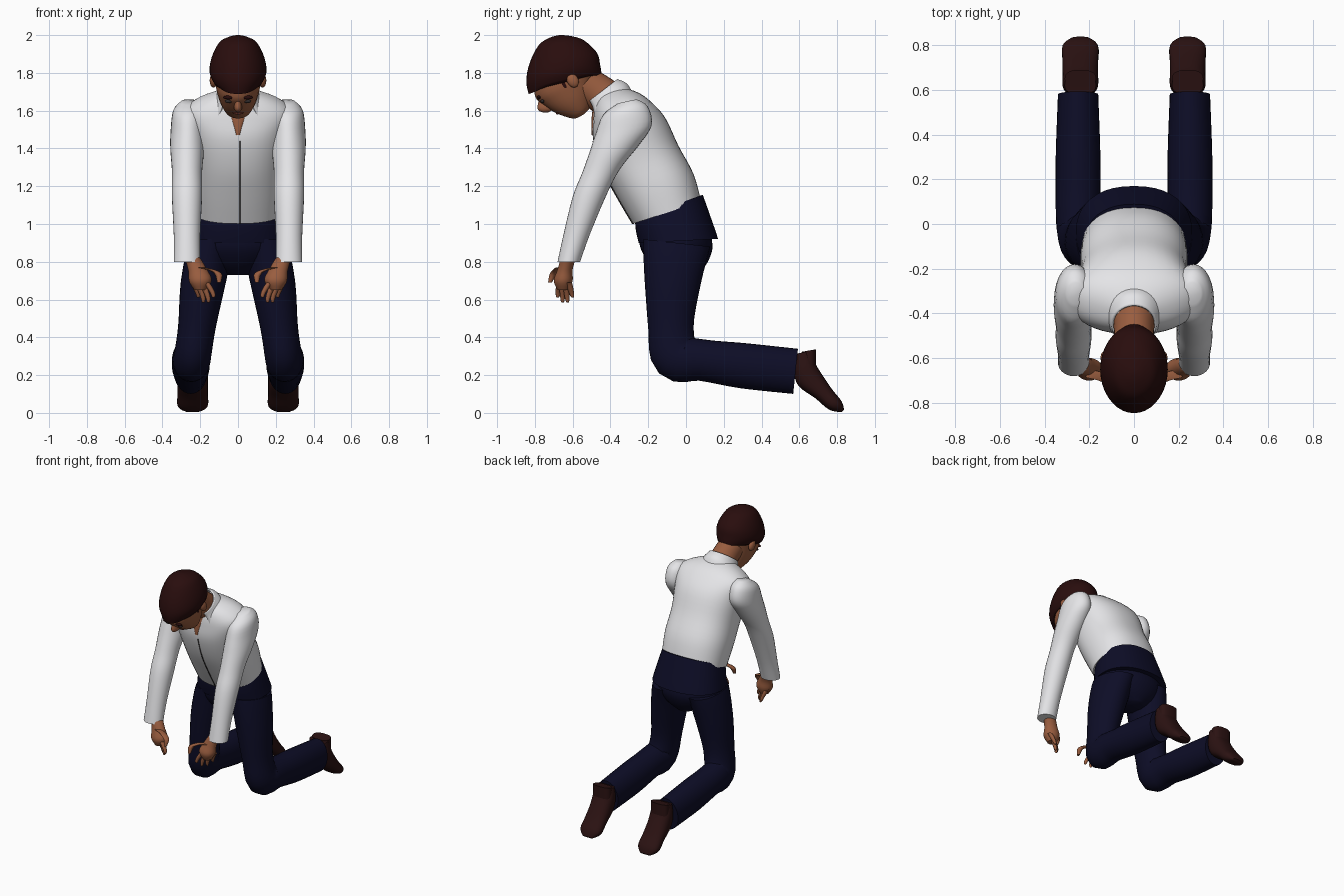
import bpy, bmesh, math

cube = bpy.data.objects.get("Cube")
if cube:
    bpy.data.objects.remove(cube)


def material(name, red, green, blue):
    mat = bpy.data.materials.new(name)
    mat.use_nodes = True
    colour = (red, green, blue, 1)
    mat.diffuse_color = colour
    mat.node_tree.nodes["Principled BSDF"].inputs["Base Color"].default_value = colour
    return mat


SHIRT = material("white_cotton", .8, .8, .82)
NAVY = material("navy_cloth", .004, .004, .02)
SKIN = material("warm_skin", .32, .11, .05)
HAIR = material("dark_brown_hair", .022, .004, .004)
SHOE = material("brown_leather", .024, .006, .006)
DARK = material("dark_seam", .03, .025, .025)
LIP = material("lip", .2, .045, .03)


def finish(bm, name, mat):
    bmesh.ops.recalc_face_normals(bm, faces=bm.faces)
    mesh = bpy.data.meshes.new(name)
    bm.to_mesh(mesh)
    bm.free()
    mesh.materials.append(mat)
    obj = bpy.data.objects.new(name, mesh)
    bpy.context.collection.objects.link(obj)
    bpy.ops.object.select_all(action="DESELECT")
    obj.select_set(True)
    bpy.context.view_layer.objects.active = obj
    bpy.ops.object.shade_smooth_by_angle(angle=math.radians(50))
    return obj


def mix(pair, t):
    return pair[0] + (pair[1] - pair[0]) * t


def spline(rows, place):
    # Catmull-Rom blend of the stations around one place along the part
    i = min(int(place), len(rows) - 2)
    t = place - i
    near = [rows[max(0, min(len(rows) - 1, i + k))] for k in (-1, 0, 1, 2)]
    return [b + t * (c - a + t * (2 * a - 5 * b + 4 * c - d + t * (3 * b - a - 3 * c + d))) / 2
            for a, b, c, d in zip(*near)]


def loft(name, mat, rows, x=(0, 0), lean=None, power=1, sides=28, gap=0):
    # Stations: y, z, half width, half depth. Rings lean in degrees or follow the path.
    bm = bmesh.new()
    rings = []
    total = (len(rows) - 1) * 4
    for step in range(total + 1):
        y, z, wide, deep = spline(rows, step / 4)
        if lean:
            turn = math.radians(mix(lean, step / total))
        else:
            before = spline(rows, max(0, step - 1) / 4)
            after = spline(rows, min(total, step + 1) / 4)
            turn = math.atan2(after[0] - before[0], before[1] - after[1])
        middle = mix(x, math.sin(min(1, 1.5 * step / total) * math.pi / 2))
        ring = []
        for k in range(sides):
            if gap:
                angle = mix((gap, math.tau - gap), k / (sides - 1))
            else:
                angle = math.tau * k / sides
            front, across = [math.copysign(abs(f(angle)) ** power, f(angle))
                             for f in (math.cos, math.sin)]
            ring.append(bm.verts.new((middle + wide * across,
                                      y - deep * front * math.cos(turn),
                                      z - deep * front * math.sin(turn))))
        rings.append(ring)
    for low, high in zip(rings, rings[1:]):
        for k in range(sides - 1 if gap else sides):
            n = (k + 1) % sides
            bm.faces.new((low[k], low[n], high[n], high[k]))
    if not gap:
        bm.faces.new(rings[0])
        bm.faces.new(rings[-1])
    return finish(bm, name, mat)


def blob(name, mat, location, scale):
    bm = bmesh.new()
    bmesh.ops.create_uvsphere(bm, u_segments=16, v_segments=10, radius=1)
    obj = finish(bm, name, mat)
    obj.location, obj.scale = location, scale
    obj.rotation_euler.x = .5


# Shirt body, front seam and open neckline
torso_lean = math.radians(18)
torso = [(-.1, 1.06, .23, .19), (-.16, 1.2, .24, .21), (-.24, 1.35, .24, .21),
         (-.3, 1.5, .26, .2), (-.34, 1.6, .28, .16), (-.37, 1.66, .21, .12),
         (-.4, 1.7, .1, .07)]
loft("shirt_body", SHIRT, torso, lean=(18, 18), power=.88, sides=40)
seam = [(y - deep * math.cos(torso_lean), z - deep * math.sin(torso_lean), .003, .005)
        for y, z, wide, deep in torso[:4]]
loft("shirt_seam", DARK, seam, x=(.01, .01), lean=(0, 0), sides=6)
loft("open_neckline", SKIN, [(-.49, 1.47, .01, .01), (-.48, 1.56, .04, .02),
                             (-.47, 1.63, .07, .02)], lean=(0, 0))

# Folded collar, open at the front
collar = loft("collar", SHIRT, [(-.4, 1.62, .15, .14), (-.42, 1.67, .12, .13),
                                (-.45, 1.7, .1, .11)], lean=(32, 38), gap=.8)
collar.modifiers.new("cloth_thickness", "SOLIDIFY").thickness = .01

# Waist and seat of the trousers
loft("trouser_waist", NAVY, [(-.09, 1.09, .22, .19), (-.07, 1.01, .24, .2),
                             (-.04, .91, .26, .21)], lean=(20, 3), power=.88, sides=40)
loft("trouser_seat", NAVY, [(-.06, .95, .24, .19), (-.05, .87, .25, .19),
                            (-.04, .79, .18, .15), (-.03, .73, .07, .09)], lean=(0, 0))

for side, label in ((1, "left_"), (-1, "right_")):

    def limb(name, mat, rows, start, end, **options):
        loft(label + name, mat, rows, x=(side * start, side * end), **options)

    # Sleeve
    limb("sleeve", SHIRT, [
        (-.31, 1.65, .04, .05), (-.32, 1.6, .08, .12), (-.33, 1.5, .09, .15),
        (-.38, 1.4, .09, .13), (-.45, 1.28, .08, .1), (-.51, 1.15, .08, .09),
        (-.58, .94, .07, .07), (-.62, .8, .07, .06)], .26, .27, lean=(12, 0))

    # Hand with a thumb and four fanned fingers
    limb("palm", SKIN, [(-.62, .83, .04, .04), (-.64, .76, .05, .04),
                        (-.65, .7, .06, .05), (-.65, .65, .03, .03)], .25, .2, lean=(0, 0))
    limb("thumb", SKIN, [(-.67, .77, .02, .02), (-.7, .74, .02, .02),
                         (-.72, .69, .01, .01)], .2, .1, lean=(0, 0), sides=12)
    for i in range(4):
        fan = i / 3
        base, tip = (-.67 + .05 * fan, .69), (-.68 + .08 * fan, .57 + .04 * abs(2 * fan - 1))
        rows = [(mix((base[0], tip[0]), t), mix((base[1], tip[1]), t), r, r)
                for t, r in ((0, .017), (.5, .015), (.9, .01), (1, .004))]
        limb(f"finger_{i + 1}", SKIN, rows, .17 + .07 * fan, .13 + .08 * fan,
             lean=(0, 0), sides=12)

    # Trouser leg, bent at the knee
    limb("trouser_leg", NAVY, [
        (-.05, .9, .12, .18), (-.07, .7, .12, .15), (-.08, .45, .1, .12),
        (-.05, .3, .1, .13), (.08, .28, .1, .11), (.3, .25, .1, .12),
        (.58, .22, .09, .12)], .14, .25)

    # Shoe, toe resting on the ground
    limb("shoe", SHOE, [
        (.62, .32, .07, .04), (.63, .24, .08, .06), (.66, .17, .08, .07),
        (.73, .1, .08, .05), (.79, .04, .08, .04), (.83, .01, .04, .01)],
        .24, .24, lean=(10, 40), power=.8)
    limb("shoe_heel", SHOE, [(.65, .33, .07, .04), (.65, .22, .07, .04)],
         .24, .24, lean=(10, 10), power=.8)

    # Ear, eye, brow and sideburn
    blob(label + "ear", SKIN, (side * .13, -.6, 1.76), (.02, .03, .04))
    blob(label + "eye", DARK, (side * .05, -.76, 1.65), (.02, .01, .01))
    blob(label + "brow", HAIR, (side * .05, -.78, 1.67), (.03, .01, .01))
    blob(label + "sideburn", HAIR, (side * .11, -.65, 1.75), (.01, .02, .04))

# Neck and bowed head
loft("neck", SKIN, [(-.4, 1.65, .1, .1), (-.47, 1.7, .09, .1), (-.54, 1.74, .09, .1)],
     lean=(40, 50))
loft("face", SKIN, [
    (-.56, 1.57, .03, .02), (-.56, 1.59, .06, .06), (-.59, 1.64, .09, .11),
    (-.62, 1.7, .11, .15), (-.64, 1.76, .12, .18), (-.67, 1.84, .11, .15),
    (-.7, 1.91, .05, .06)], lean=(29, 29))
loft("nose", SKIN, [(-.76, 1.67, .01, .02), (-.75, 1.63, .02, .04),
                    (-.73, 1.61, .02, .04), (-.71, 1.6, .01, .02)], lean=(25, 25), sides=14)
blob("mouth", LIP, (0, -.68, 1.59), (.03, .01, .01))

# Hair cap, its lower edge lifted over the ears
hair = loft("hair", HAIR, [
    (-.64, 1.74, .12, .2), (-.65, 1.8, .15, .2), (-.65, 1.88, .14, .18),
    (-.66, 1.96, .1, .12), (-.66, 1.99, .05, .06), (-.66, 2, .01, .01)],
    lean=(15, 0), sides=36)
for vert in hair.data.vertices[:36]:
    vert.co.z += .03 * (vert.co.x / .12) ** 4
